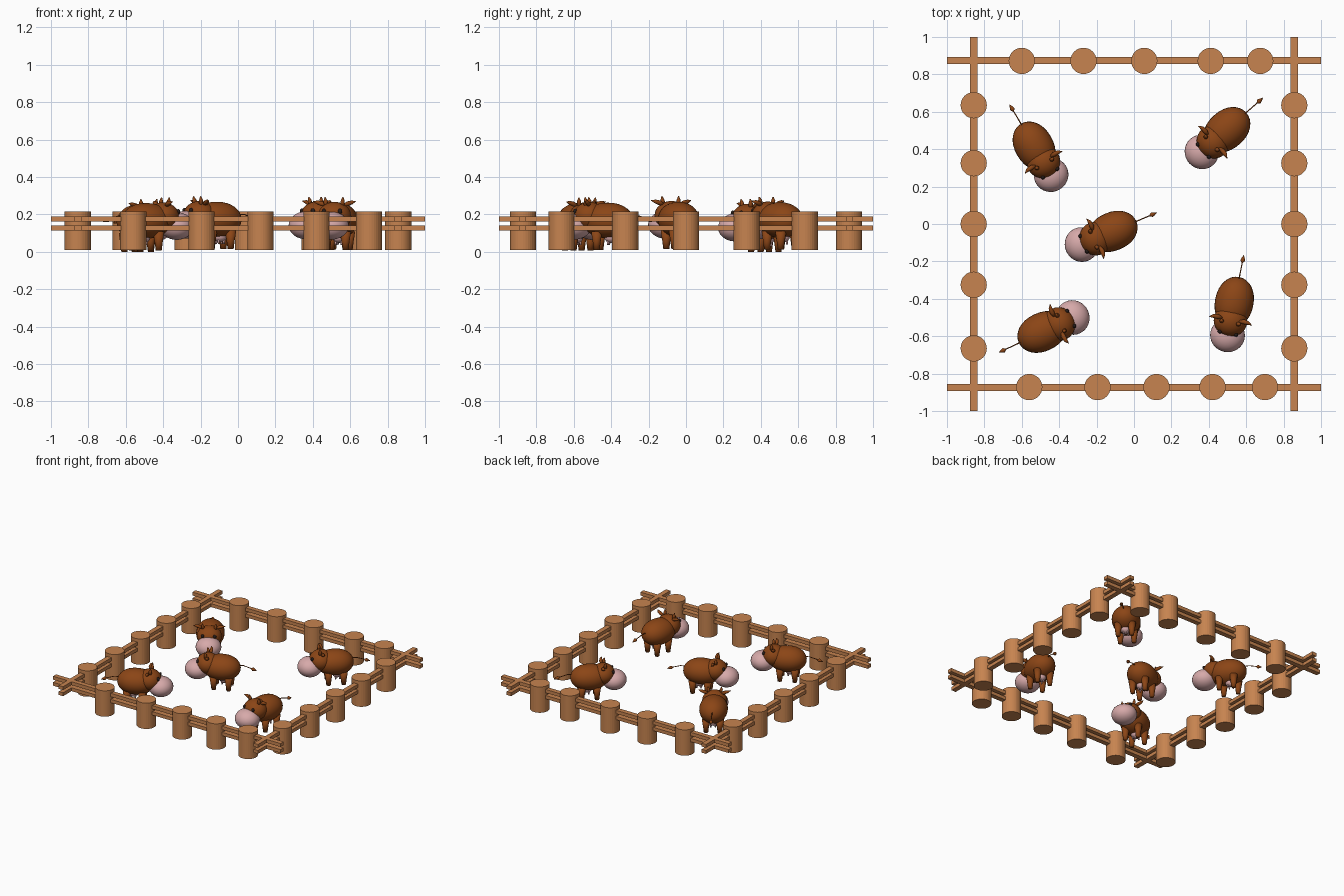
import bpy, bmesh, math
from mathutils import Matrix, Vector

if "Cube" in bpy.data.objects:
    bpy.data.objects.remove(bpy.data.objects["Cube"])


def material(name, rgb):
    m = bpy.data.materials.new(name)
    m.diffuse_color = (*rgb, 1)
    m.use_nodes = True
    m.node_tree.nodes["Principled BSDF"].inputs["Base Color"].default_value = m.diffuse_color
    return m


WOOD = material("wood", (0.57, 0.23, 0.08))
BROWN = material("brown_hide", (0.26, 0.06, 0.008))
PINK = material("pink_skin", (0.68, 0.40, 0.40))
DARK = material("dark_eye", (0.02, 0.012, 0.01))


def finish(bm, name, mat, smooth):
    mesh = bpy.data.meshes.new(name)
    for f in bm.faces:
        f.smooth = smooth
    bm.to_mesh(mesh)
    bm.free()
    mesh.materials.append(mat)
    return mesh


def place(mesh, name, matrix):
    ob = bpy.data.objects.new(name, mesh)
    bpy.context.collection.objects.link(ob)
    ob.matrix_world = matrix
    return ob


def ellipsoid(name, centre, radii, mat, segs=32, blunt=1.0):
    bm = bmesh.new()
    bmesh.ops.create_uvsphere(bm, u_segments=segs, v_segments=segs // 2, radius=1)
    for v in bm.verts:
        v.co.x = math.copysign(abs(v.co.x) ** blunt, v.co.x)
        v.co = Vector(centre) + Vector(a * b for a, b in zip(v.co, radii))
    return finish(bm, name, mat, True)


def tube(name, points, mat, segs=12):
    """Round tapering tube through (x, y, z, radius) points."""
    bm = bmesh.new()
    rings = []
    for i, p in enumerate(points):
        a, b = points[max(i - 1, 0)], points[min(i + 1, len(points) - 1)]
        q = (Vector(b[:3]) - Vector(a[:3])).to_track_quat('Z', 'Y')
        rings.append([bm.verts.new(Vector(p[:3]) + q @ Vector(
            (p[3] * math.cos(t), p[3] * math.sin(t), 0)))
            for t in (2 * math.pi * k / segs for k in range(segs))])
    for r, s in zip(rings, rings[1:]):
        for k in range(segs):
            n = (k + 1) % segs
            bm.faces.new((r[k], r[n], s[n], s[k]))
    bm.faces.new(rings[0][::-1])
    bm.faces.new(rings[-1])
    return finish(bm, name, mat, True)


# Fence posts
bm = bmesh.new()
bmesh.ops.create_cone(bm, cap_ends=True, segments=32, radius1=0.07, radius2=0.07, depth=0.205)
post = finish(bm, "fence_post", WOOD, False)
sides = [(y, s * 0.857) for s in (-1, 1) for y in (-0.665, -0.325, 0, 0.325, 0.635)]
spots = [(x, y) for y, x in sides]
spots = [(x, y) for x, y in spots]
spots = [(sx, y) for y, sx in sides]
spots += [(x, -0.872) for x in (-0.56, -0.195, 0.12, 0.42, 0.70)]
spots += [(x, 0.872) for x in (-0.60, -0.27, 0.055, 0.41, 0.675)]
for x, y in spots:
    place(post, "fence_post", Matrix.Translation((x, y, 0.1125)))

# Fence rails, two per side, crossing at the corners
bm = bmesh.new()
bmesh.ops.create_cube(bm, size=1)
bmesh.ops.scale(bm, vec=(2, 0.038, 0.027), verts=bm.verts)
rail = finish(bm, "fence_rail", WOOD, False)
for s in (-1, 1):
    for z in (0.128, 0.176):
        place(rail, "fence_rail", Matrix.Translation((0, s * 0.875, z)))
        place(rail, "fence_rail", Matrix.Translation((s * 0.857, 0, z))
              @ Matrix.Rotation(math.pi / 2, 4, 'Z'))

# Cow parts: +x is forward, origin on the ground under the muzzle
parts = [
    ellipsoid("body", (-0.18, 0, 0.158), (0.138, 0.103, 0.095), BROWN, blunt=0.92),
    ellipsoid("head", (-0.08, 0, 0.18), (0.085, 0.09, 0.077), BROWN),
    ellipsoid("muzzle", (0, 0, 0.13), (0.09, 0.093, 0.074), PINK),
    ellipsoid("udder", (-0.2, 0, 0.068), (0.04, 0.036, 0.03), PINK, 16),
    # Tail and tuft
    tube("tail", [(-0.30, 0, 0.185, 0.004), (-0.34, 0, 0.185, 0.003),
                  (-0.41, 0, 0.163, 0.003)], BROWN, 8),
    tube("tail_tuft", [(-0.395, 0, 0.167, 0.003), (-0.408, 0, 0.163, 0.013),
                       (-0.42, 0, 0.159, 0.009), (-0.437, 0, 0.154, 0.001)], BROWN),
]
for s in (-1, 1):
    parts += [
        ellipsoid("eye", (-0.012, s * 0.044, 0.207), (0.011, 0.012, 0.014), DARK, 16),
        # Sideways ears and short upright horns
        tube("ear", [(-0.085, s * 0.045, 0.238, 0.006), (-0.088, s * 0.07, 0.247, 0.013),
                     (-0.086, s * 0.095, 0.255, 0.010), (-0.078, s * 0.117, 0.26, 0.001)], BROWN),
        tube("horn", [(-0.07, s * 0.043, 0.235, 0.013), (-0.07, s * 0.047, 0.262, 0.011),
                      (-0.066, s * 0.049, 0.282, 0.003)], BROWN),
    ]
    for x in (-0.13, -0.24):
        parts.append(tube("leg", [(x, s * 0.05, 0.10, 0.030), (x, s * 0.05, 0.04, 0.021),
                                  (x, s * 0.05, 0.0, 0.016)], BROWN, 16))
    for x in (-0.215, -0.185):
        parts.append(tube("teat", [(x, s * 0.015, 0.05, 0.007),
                                   (x, s * 0.017, 0.028, 0.005)], PINK, 8))

# Five cows: x, y, ground height, heading in degrees
for x, y, z, heading in [(-0.28, -0.11, 0.015, 203), (0.362, 0.385, 0.012, 221.5),
                         (-0.443, 0.262, 0.0, -59.5), (-0.328, -0.50, 0.008, 205.4 - 180),
                         (0.5, -0.595, 0.01, -101.5)]:
    pose = Matrix.Translation((x, y, z)) @ Matrix.Rotation(math.radians(heading), 4, 'Z')
    for mesh in parts:
        place(mesh, "cow_" + mesh.name.split(".")[0], pose)
